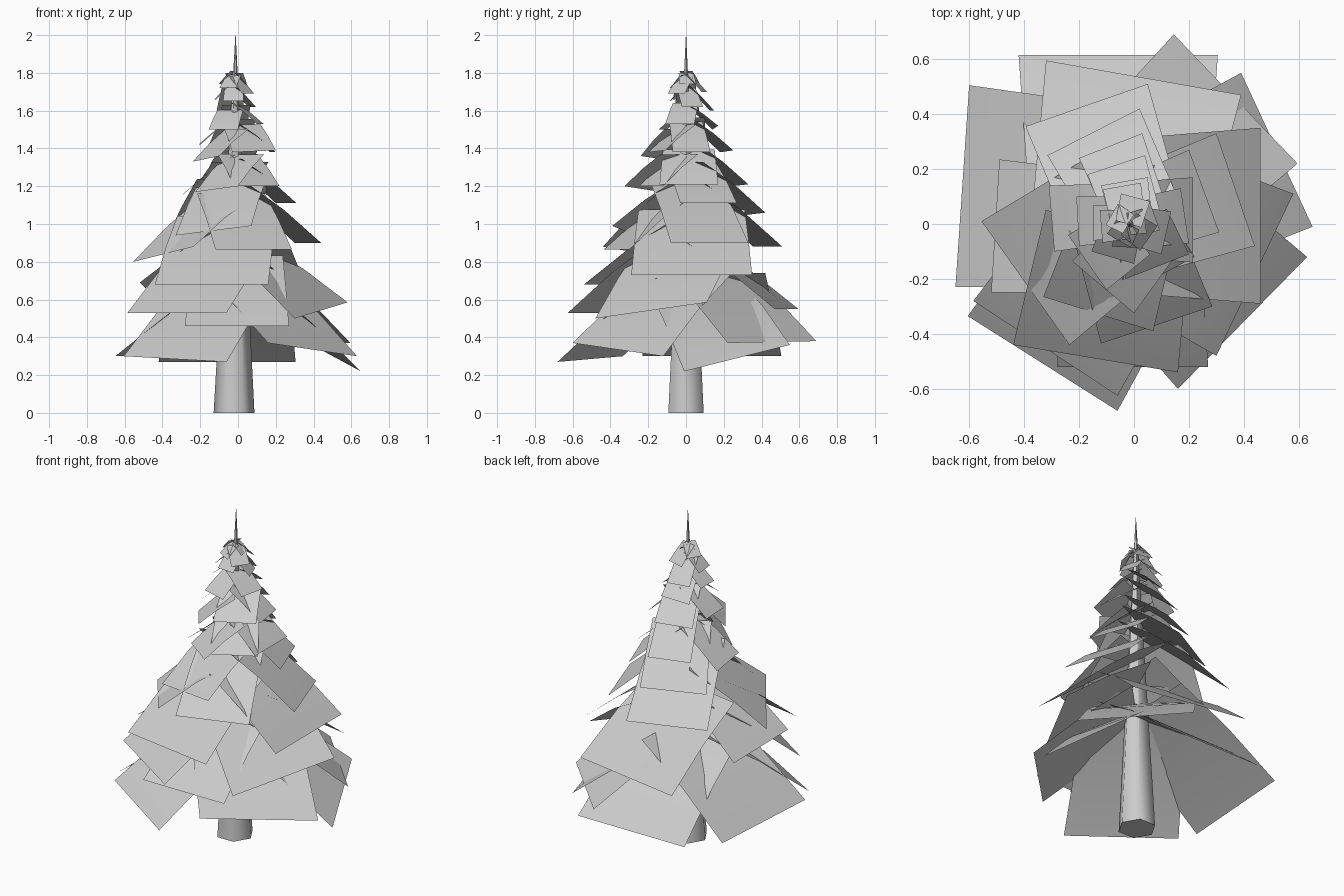
import bpy, bmesh, math
from mathutils import Vector

grey = bpy.data.materials.new("plain_grey")
grey.diffuse_color = (0.6, 0.6, 0.6, 1)
CENTRE = Vector((-0.02, 0.0))


def finish(name, bm):
    me = bpy.data.meshes.new(name)
    bm.to_mesh(me)
    bm.free()
    me.materials.append(grey)
    ob = bpy.data.objects.new(name, me)
    bpy.context.collection.objects.link(ob)
    bpy.context.view_layer.objects.active = ob
    ob.select_set(True)
    bpy.ops.object.shade_smooth_by_angle(angle=math.radians(62 if name == "trunk" else 30))
    ob.select_set(False)


def branch(bm, x1, y1, x2, y2, z1, z2, slope):
    """Sloping sheet: outer edge given, inner edge runs back to the trunk."""
    a, b = Vector((x1, y1)), Vector((x2, y2))
    mid = (a + b) / 2
    edge = (b - a).normalized()
    out = Vector((edge.y, -edge.x))
    if out.dot(mid - CENTRE) < 0:
        out = -out
    reach = out.dot(mid - CENTRE)
    top = (z1 + z2) / 2 + slope * reach
    rows = []
    for t, bow in ((0, 0), (0.5, 0.04), (1, 0)):
        row = []
        for p, z in ((a, z1), (b, z2)):
            q = mid + (p - mid) * (1 - 0.12 * t) - out * reach * t
            row.append(bm.verts.new((q.x, q.y, z + (top - z) * t + bow * reach)))
        rows.append(row)
    for r, s in zip(rows, rows[1:]):
        f = bm.faces.new((r[0], r[1], s[1], s[0]))
        f.normal_update()
        if f.normal.z < 0:
            f.normal_flip()


# Trunk: one six-sided cone up to the tip
bm = bmesh.new()
bmesh.ops.create_cone(bm, cap_ends=True, segments=6, radius1=0.108, radius2=0.001, depth=2)
for v in bm.verts:
    v.co = Vector((v.co.y if abs(v.co.y) > 1e-6 else 0, v.co.x, v.co.z + 1))
    v.co.x += -0.021 + 0.004 * v.co.z
bmesh.ops.recalc_face_normals(bm, faces=bm.faces)
finish("trunk", bm)

# Lower branches: outer edge x1, y1, x2, y2 and heights z1, z2
lower = [
    (-0.60, 0.505, -0.65, -0.23, 0.30, 0.30), (-0.42, 0.615, 0.305, 0.615, 0.27, 0.27),
    (0.145, 0.69, 0.595, 0.22, 0.38, 0.37), (0.39, 0.55, 0.65, -0.01, 0.36, 0.22),
    (0.58, 0.11, 0.30, -0.48, 0.585, 0.50), (0.46, 0.35, 0.46, -0.29, 0.73, 0.73),
    (0.63, -0.12, 0.16, -0.60, 0.30, 0.37), (-0.06, -0.68, -0.605, -0.335, 0.27, 0.30),
    (-0.28, -0.52, 0.27, -0.52, 0.46, 0.46), (-0.44, -0.44, 0.16, -0.54, 0.68, 0.68),
    (-0.585, -0.28, -0.06, -0.625, 0.53, 0.53), (-0.49, 0.235, -0.52, -0.25, 0.66, 0.69),
    (-0.555, 0.01, -0.235, -0.44, 0.80, 0.88), (-0.32, 0.595, 0.39, 0.47, 0.55, 0.55),
]
bm = bmesh.new()
for c in lower:
    branch(bm, *c, 0.72)
finish("lower_branches", bm)

# Upper branches
upper = [
    (-0.395, 0.355, 0.05, 0.51, 0.88, 0.88), (0.30, 0.33, 0.44, -0.08, 0.90, 0.90),
    (0.285, -0.30, -0.12, -0.435, 0.865, 0.865), (0.07, -0.39, -0.33, -0.265, 0.99, 0.94),
    (-0.315, 0.25, 0.02, 0.42, 1.04, 1.06), (0.20, 0.27, 0.31, -0.03, 1.11, 1.11),
    (0.215, 0.17, 0.215, -0.14, 1.21, 1.21), (-0.225, -0.135, 0.0, -0.325, 1.17, 1.20),
    (0.22, -0.12, -0.02, -0.25, 1.20, 1.20), (-0.31, 0.14, -0.29, -0.10, 1.14, 1.16),
    (-0.20, 0.24, 0.03, 0.33, 1.20, 1.21), (0.17, 0.13, 0.20, -0.07, 1.38, 1.38),
    (-0.24, -0.04, -0.10, -0.24, 1.33, 1.36), (-0.03, -0.20, 0.20, -0.11, 1.38, 1.39),
    (-0.17, 0.18, 0.04, 0.25, 1.38, 1.39), (-0.21, 0.10, -0.20, -0.08, 1.42, 1.42),
    (-0.155, -0.10, 0.0, -0.145, 1.50, 1.50), (0.135, 0.045, 0.10, -0.11, 1.53, 1.53),
    (-0.12, 0.14, 0.05, 0.17, 1.50, 1.52), (-0.15, 0.07, -0.15, -0.06, 1.58, 1.58),
]
bm = bmesh.new()
for c in upper:
    branch(bm, *c, 0.78)
finish("upper_branches", bm)

# Crown: short steep sheets round the tip
bm = bmesh.new()
for angle, r, w, z in ((-93, 0.085, 0.11, 1.65), (20, 0.10, 0.12, 1.62), (100, 0.14, 0.14, 1.60),
                       (185, 0.10, 0.12, 1.66), (-35, 0.09, 0.11, 1.69), (75, 0.10, 0.11, 1.70),
                       (-120, 0.07, 0.10, 1.72), (150, 0.07, 0.09, 1.74), (10, 0.06, 0.09, 1.74)):
    t = math.radians(angle)
    d, s = Vector((math.cos(t), math.sin(t))), Vector((-math.sin(t), math.cos(t)))
    p, q = CENTRE + d * r + s * w / 2, CENTRE + d * r - s * w / 2
    branch(bm, p.x, p.y, q.x, q.y, z, z, 1.0)
finish("crown_branches", bm)
